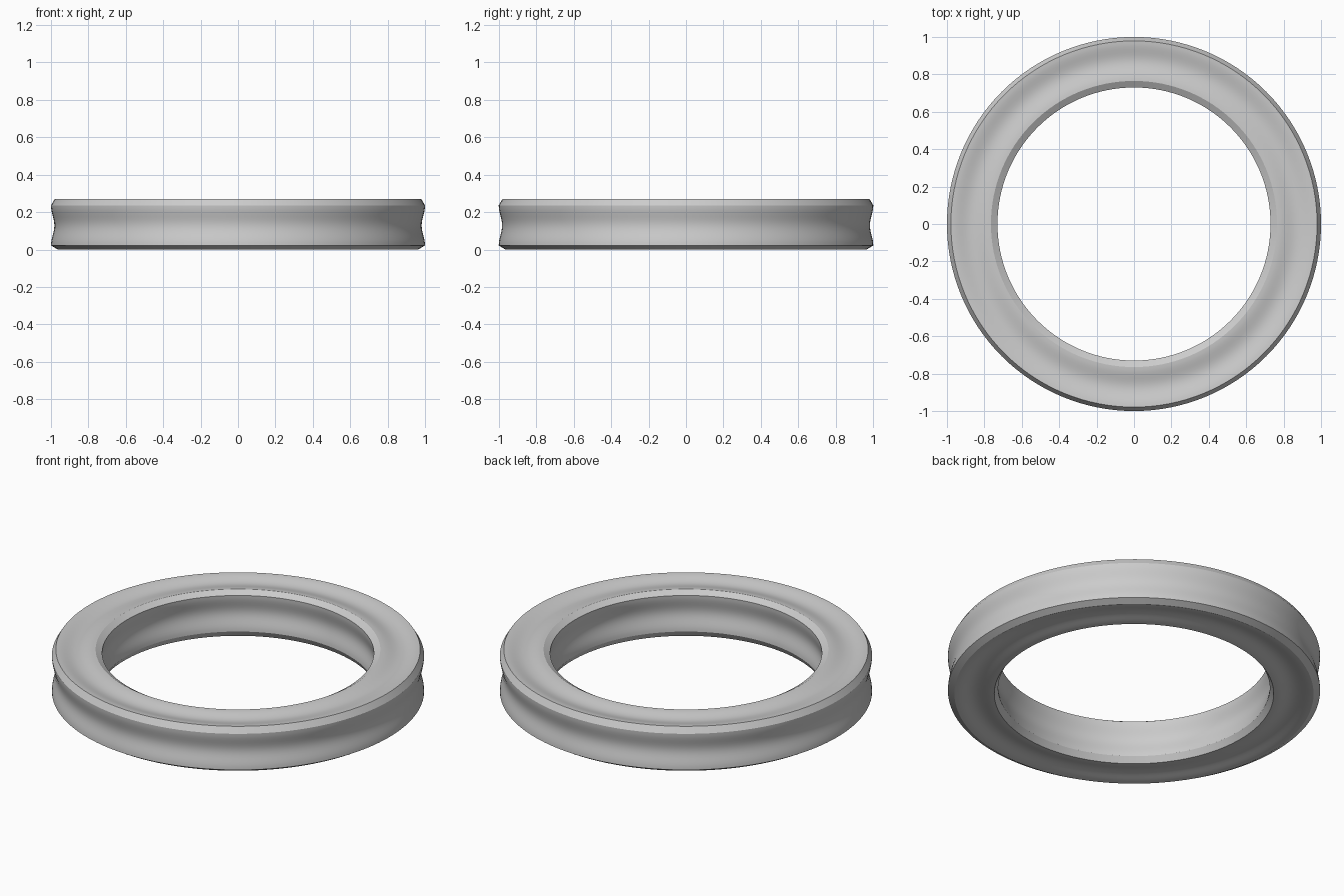
import bpy, bmesh, math
from mathutils import Vector

cube = bpy.data.objects.get("Cube")
if cube:
    bpy.data.objects.remove(cube, do_unlink=True)

SEGMENTS = 128
CENTRE_R, CENTRE_Z = 0.865, 0.136
HALF, LOW, HIGH = 0.135, -0.114, 0.1
GROOVE, STEPS = 0.018, 14


def section():
    """Four-lobed cross-section: one grooved side, turned by quarter steps."""
    side = []
    for i in range(STEPS + 1):
        t = i / STEPS
        dip = GROOVE * (1 - math.cos(2 * math.pi * t)) / 2
        side.append((HALF - dip, LOW + (HIGH - LOW) * t))
    points = []
    for quarter in range(4):
        for a, b in side:
            for _ in range(quarter):
                a, b = -b, a
            points.append((CENTRE_R + a, CENTRE_Z + b))
    return points


# Plain grey surface
grey = bpy.data.materials.new("light_grey")
grey.use_nodes = True
colour = (0.6, 0.6, 0.6, 1)
grey.diffuse_color = colour
grey.node_tree.nodes["Principled BSDF"].inputs["Base Color"].default_value = colour

# Sealing ring: the cross-section swept around the vertical axis
bm = bmesh.new()
profile = section()
rings = []
for s in range(SEGMENTS):
    angle = 2 * math.pi * s / SEGMENTS
    rings.append([bm.verts.new(Vector((r * math.cos(angle), r * math.sin(angle), z)))
                  for r, z in profile])
for s, ring in enumerate(rings):
    following = rings[(s + 1) % SEGMENTS]
    for i in range(len(profile)):
        j = (i + 1) % len(profile)
        bm.faces.new((ring[i], following[i], following[j], ring[j]))
bmesh.ops.recalc_face_normals(bm, faces=bm.faces)
mesh = bpy.data.meshes.new("sealing_ring")
bm.to_mesh(mesh)
bm.free()
mesh.materials.append(grey)
ring_object = bpy.data.objects.new("sealing_ring", mesh)
bpy.context.collection.objects.link(ring_object)

# Smooth grooves, crisp chamfer edges
bpy.ops.object.select_all(action="DESELECT")
ring_object.select_set(True)
bpy.context.view_layer.objects.active = ring_object
bpy.ops.object.shade_smooth_by_angle(angle=math.radians(20))
